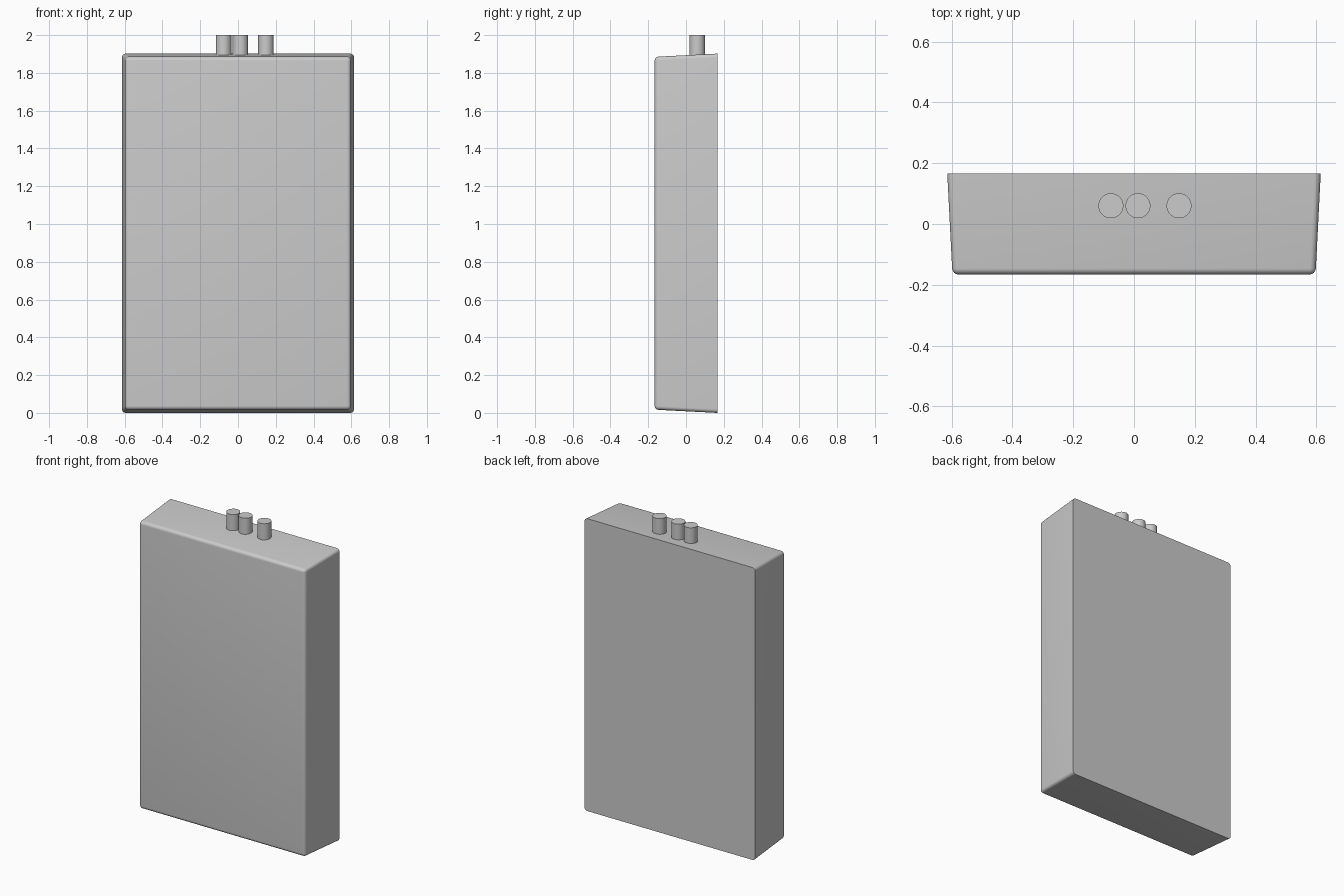
import bpy, bmesh

if "Cube" in bpy.data.objects:
    bpy.data.objects.remove(bpy.data.objects["Cube"])


def finish(bm, name):
    bmesh.ops.recalc_face_normals(bm, faces=bm.faces)
    mesh = bpy.data.meshes.new(name)
    bm.to_mesh(mesh)
    bm.free()
    obj = bpy.data.objects.new(name, mesh)
    bpy.context.collection.objects.link(obj)
    bpy.ops.object.select_all(action='DESELECT')
    obj.select_set(True)
    bpy.context.view_layer.objects.active = obj
    bpy.ops.object.shade_smooth_by_angle(angle=0.6)
    return obj


# Casing: box drafted towards the front, flat sharp-edged back
D, MID = 0.166, 0.951
bm = bmesh.new()
bmesh.ops.create_cube(bm, size=2)
for v in bm.verts:
    back = v.co.y > 0
    v.co = (v.co.x * (0.614 if back else 0.597),
            v.co.y * D,
            MID + v.co.z * (0.951 if back else 0.934))
# Round every edge except the back rim
edges = [e for e in bm.edges if any(v.co.y < 0 for v in e.verts)]
bmesh.ops.bevel(bm, geom=edges, offset=0.02, offset_type='OFFSET',
                segments=6, profile=0.5, affect='EDGES')
finish(bm, "casing")

# Pipe stubs on the top face
for i, x in enumerate((-0.076, 0.013, 0.148)):
    bm = bmesh.new()
    bmesh.ops.create_cone(bm, cap_ends=True, segments=48,
                          radius1=0.041, radius2=0.041, depth=0.115)
    bmesh.ops.translate(bm, verts=bm.verts, vec=(x, 0.06, 2 - 0.115 / 2))
    finish(bm, f"pipe_stub_{i + 1}")
